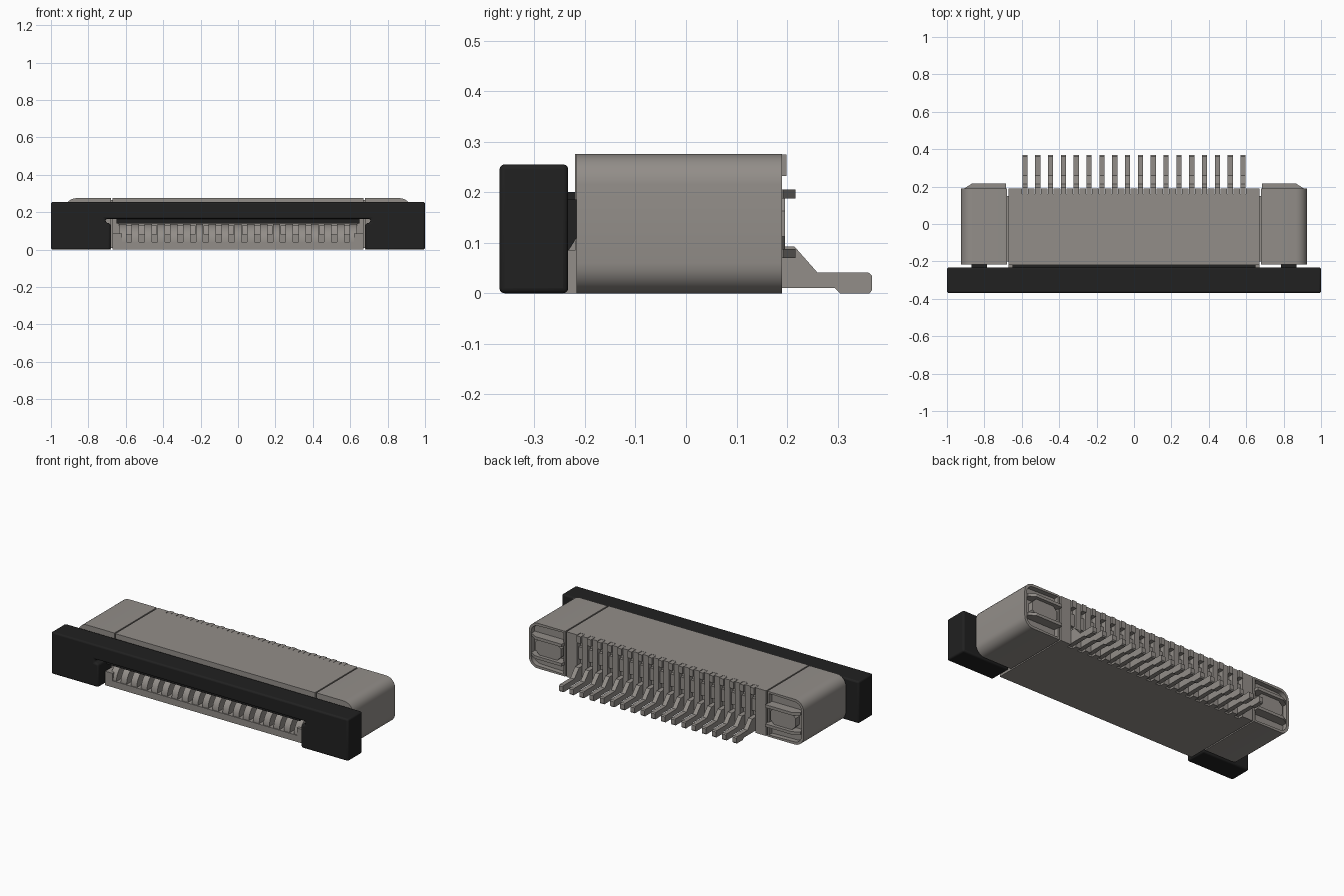
import bpy, bmesh, math
from mathutils import Vector

if "Cube" in bpy.data.objects:
    bpy.data.objects.remove(bpy.data.objects["Cube"], do_unlink=True)


def make_material(name, rgb):
    m = bpy.data.materials.new(name)
    m.use_nodes = True
    m.diffuse_color = (*rgb, 1)
    m.node_tree.nodes["Principled BSDF"].inputs["Base Color"].default_value = (*rgb, 1)
    return m


GREY = make_material("warm grey", (0.29, 0.27, 0.25))
BLACK = make_material("black plastic", (0.015, 0.015, 0.015))


def finish(name, bm, mat, bevel=0, smooth=False):
    bmesh.ops.recalc_face_normals(bm, faces=bm.faces)
    me = bpy.data.meshes.new(name)
    bm.to_mesh(me)
    bm.free()
    me.materials.append(mat)
    ob = bpy.data.objects.new(name, me)
    bpy.context.collection.objects.link(ob)
    if bevel:
        mod = ob.modifiers.new("edge_round", "BEVEL")
        mod.width, mod.segments, mod.limit_method = bevel, 3, "ANGLE"
    if smooth:
        bpy.ops.object.select_all(action="DESELECT")
        ob.select_set(True)
        bpy.context.view_layer.objects.active = ob
        bpy.ops.object.shade_smooth_by_angle(angle=math.radians(35))
    return ob


def extrude(bm, points, axis, lo, hi):
    """Sweep a flat profile along one axis; returns the face at hi."""
    def place(p, t):
        co = list(p)
        co.insert("xyz".index(axis), t)
        return bm.verts.new(co)
    a = [place(p, lo) for p in points]
    b = [place(p, hi) for p in points]
    n = len(points)
    for i in range(n):
        j = (i + 1) % n
        bm.faces.new((a[i], a[j], b[j], b[i]))
    bm.faces.new(a[::-1])
    return bm.faces.new(b)


def box(bm, x0, x1, y0, y1, z0, z1):
    extrude(bm, [(x0, y0), (x1, y0), (x1, y1), (x0, y1)], "z", z0, z1)


def mirror_x(points, side):
    return [(side * x, z) for x, z in points]


PINS, PITCH, PIN_W = 18, 0.0686, 0.027
pin_x = [(i - (PINS - 1) / 2) * PITCH for i in range(PINS)]
TOP = 0.275

# Central housing: a C-shaped section with a cable slot and a lower lip
bm = bmesh.new()
extrude(bm, [(-0.32, 0), (0.16, 0), (0.16, TOP), (-0.22, TOP), (-0.22, 0.15),
             (-0.1, 0.15), (-0.1, 0.04), (-0.32, 0.04)], "x", -0.672, 0.672)
finish("housing_core", bm, GREY)

# Side walls of the cable slot, joining the core to the end blocks
bm = bmesh.new()
for s in (-1, 1):
    box(bm, *sorted((s * 0.635, s * 0.7)), -0.2, 0.15, 0.01, 0.265)
    box(bm, *sorted((s * 0.635, s * 0.672)), -0.22, -0.1, 0.0, 0.2)
    box(bm, *sorted((s * 0.62, s * 0.671)), -0.32, -0.2, 0.02, 0.085)
finish("slot_side_walls", bm, GREY)

# Rear ribs between the contacts
bm = bmesh.new()
half = (PITCH - PIN_W) / 2 - 0.003
for i in range(PINS + 1):
    x = (i - PINS / 2) * PITCH
    x0, x1 = x - half, x + half
    if i == 0:
        x0 = -0.672
    if i == PINS:
        x1 = 0.672
    box(bm, x0, x1, 0.155, 0.19, 0, TOP)
finish("rear_ribs", bm, GREY)

# Curved guide teeth on the lip
bm = bmesh.new()
curve = [(-0.2 - 0.115 * math.cos(t), 0.045 + 0.092 * math.sin(t))
         for t in [k * math.pi / 16 for k in range(9)]]
tooth = [(-0.315, 0.035)] + curve + [(-0.1, 0.137), (-0.1, 0.035)]
for i in range(PINS + 1):
    x = (i - PINS / 2) * PITCH
    extrude(bm, tooth, "x", x - 0.02, x + 0.02)
finish("guide_teeth", bm, GREY, smooth=True)

# Contacts: front beam, rear hook and soldered leg
bm = bmesh.new()
leg = [(0.15, 0.01), (0.295, 0.01), (0.305, 0), (0.363, 0), (0.368, 0.006),
       (0.368, 0.035), (0.361, 0.041), (0.26, 0.041), (0.215, 0.092), (0.15, 0.092)]
hook = [(0.15, 0.232), (0.199, 0.232), (0.199, 0.274), (0.15, 0.274)]
stem = [(0.15, 0.125), (0.18, 0.125), (0.18, 0.2), (0.15, 0.2)]
beam = [(-0.23, 0.08), (-0.1, 0.08), (-0.1, 0.13), (-0.2, 0.13)]
for x in pin_x:
    for part in (leg, hook, stem, beam):
        extrude(bm, part, "x", x - PIN_W / 2, x + PIN_W / 2)
finish("contacts", bm, GREY)

# End blocks with rounded outer edges and a recessed rear face
r = 0.06
arc = [k * math.pi / 12 for k in range(7)]
outline = [(0.68, 0)]
outline += [(0.925 - r + r * math.sin(t), r - r * math.cos(t)) for t in arc]
outline += [(0.925 - r + r * math.cos(t), TOP - r + r * math.sin(t)) for t in arc]
outline += [(0.68, TOP)]
for s, name in ((1, "left"), (-1, "right")):
    bm = bmesh.new()
    rear = extrude(bm, mirror_x(outline, s), "y", -0.217, 0.19)
    bm.normal_update()
    bmesh.ops.recalc_face_normals(bm, faces=bm.faces)
    bmesh.ops.inset_region(bm, faces=[rear], thickness=0.016)
    pocket = bmesh.ops.extrude_face_region(bm, geom=[rear])["geom"]
    bmesh.ops.translate(bm, vec=Vector((0, -0.03, 0)),
                        verts=[v for v in pocket if isinstance(v, bmesh.types.BMVert)])
    bmesh.ops.delete(bm, geom=[rear], context="FACES_ONLY")
    finish(name + "_end_block", bm, GREY, smooth=True)

    # Eight-sided latch plate with a hooked bar above and below
    bm = bmesh.new()
    cx, cz, w, h, c = 0.79, 0.1375, 0.085, 0.05, 0.025
    plate = [(cx - w, cz - h + c), (cx - w + c, cz - h), (cx + w - c, cz - h), (cx + w, cz - h + c),
             (cx + w, cz + h - c), (cx + w - c, cz + h), (cx - w + c, cz + h), (cx - w, cz + h - c)]
    extrude(bm, mirror_x(plate, s), "y", 0.15, 0.196)
    bar = [(0.685, 0.15), (0.685, 0.217), (0.865, 0.217), (0.905, 0.192), (0.905, 0.15)]
    for z in (0.07, 0.187):
        extrude(bm, mirror_x(bar, s), "z", z, z + 0.018)
    finish(name + "_latch", bm, GREY)

# Sliding actuator: a bridge-shaped bar
bm = bmesh.new()
bridge = [(-1, 0), (-0.682, 0), (-0.682, 0.14), (-0.708, 0.145), (-0.708, 0.165)]
bridge += [(-x, z) for x, z in bridge[::-1]] + [(1, 0.255), (-1, 0.255)]
extrude(bm, bridge, "y", -0.369, -0.233)
finish("actuator_bar", bm, BLACK, bevel=0.011, smooth=True)

# Actuator tongue and guide arms reaching into the housing
bm = bmesh.new()
box(bm, -0.65, 0.65, -0.335, -0.15, 0.14, 0.2)
for s in (-1, 1):
    extrude(bm, [(-0.25, 0.085), (-0.232, 0.085), (-0.21, 0.12), (-0.21, 0.185), (-0.25, 0.185)],
            "x", *sorted((s * 0.785, s * 0.87)))
finish("actuator_tongue", bm, BLACK)
